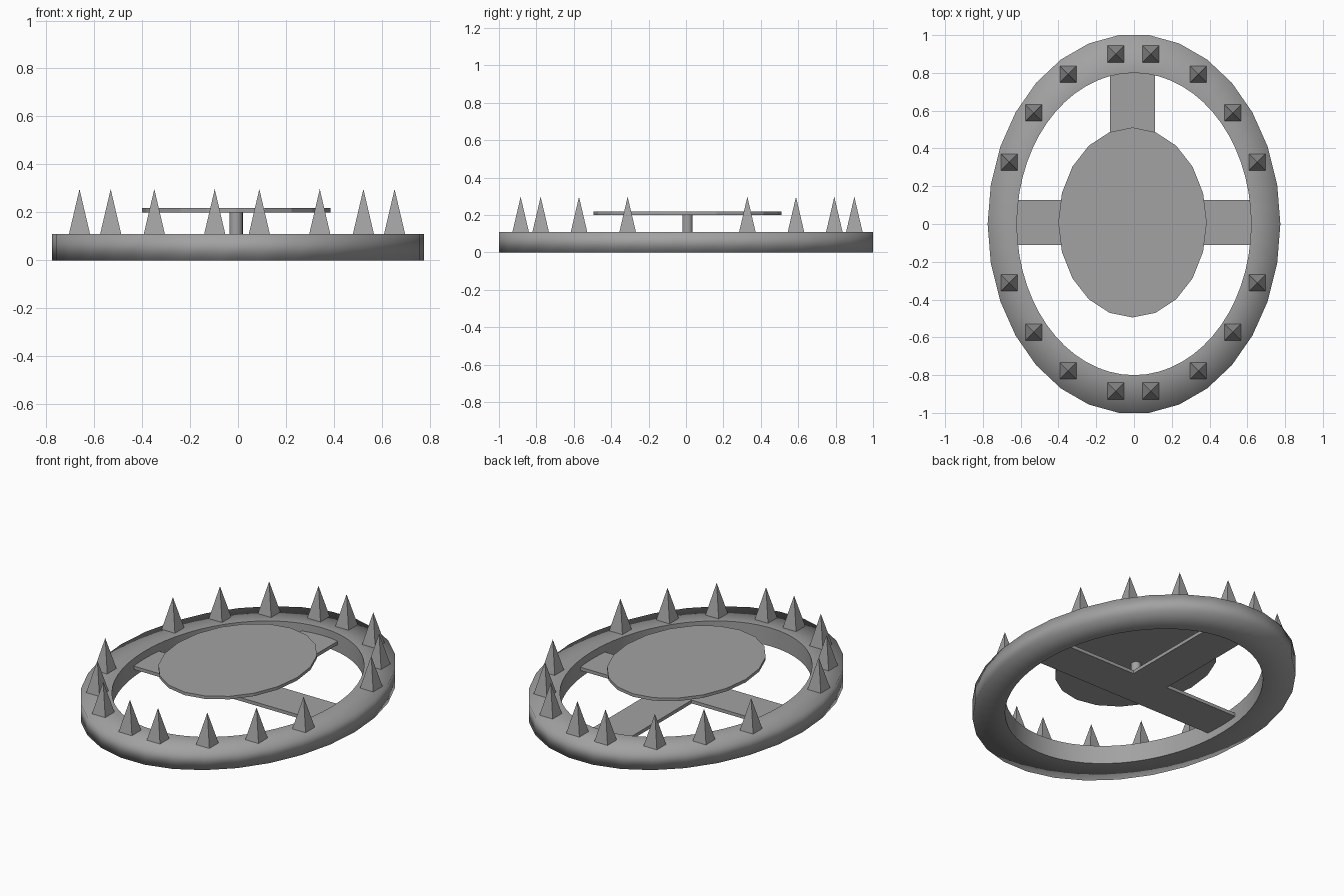
import bpy, bmesh, math
from mathutils import Matrix, Vector

cube = bpy.data.objects.get("Cube")
if cube:
    bpy.data.objects.remove(cube, do_unlink=True)

metal = bpy.data.materials.new("grey metal")
metal.use_nodes = True
grey = (0.36, 0.36, 0.36, 1)
metal.diffuse_color = grey
metal.node_tree.nodes["Principled BSDF"].inputs["Base Color"].default_value = grey

CX, CY = -0.008, 0.008   # centre of the trigger and spikes
RIM = 0.11               # height of the ring


def finish(name, bm):
    bmesh.ops.recalc_face_normals(bm, faces=bm.faces)
    mesh = bpy.data.meshes.new(name)
    bm.to_mesh(mesh)
    bm.free()
    mesh.materials.append(metal)
    obj = bpy.data.objects.new(name, mesh)
    bpy.context.collection.objects.link(obj)
    return obj


def box(name, x0, x1, y0, y1, z0, z1):
    bm = bmesh.new()
    size = Matrix.Diagonal((x1 - x0, y1 - y0, z1 - z0, 1))
    mid = Matrix.Translation(((x0 + x1) / 2, (y0 + y1) / 2, (z0 + z1) / 2))
    bmesh.ops.create_cube(bm, size=1, matrix=mid @ size)
    return finish(name, bm)


def cone(name, x, y, z0, z1, sides, rx, ry, top=1.0, turn=0.0):
    bm = bmesh.new()
    m = (Matrix.Translation((x, y, (z0 + z1) / 2)) @ Matrix.Diagonal((rx, ry, 1, 1))
         @ Matrix.Rotation(turn, 4, "Z"))
    bmesh.ops.create_cone(bm, cap_ends=True, segments=sides, radius1=1,
                          radius2=top, depth=z1 - z0, matrix=m)
    return finish(name, bm)


# Oval ring: coarse outer wall, finer inner wall
def ring(steps=60):
    bm = bmesh.new()
    outer, inner = [], []
    for i in range(steps):
        a = math.tau * i / steps
        inner.append(Vector((0.62 * math.cos(a), 0.80 * math.sin(a), 0)))
        outer.append(Vector((0.775 * math.cos(a), 1.005 * math.sin(a), 0)))
    for i in range(1, steps, 2):
        outer[i] = (outer[i - 1] + outer[(i + 1) % steps]) / 2
    up = Vector((0, 0, RIM))
    loops = [[bm.verts.new(p + h) for p in pts]
             for pts, h in ((inner, up * 0), (outer, up * 0), (outer, up), (inner, up))]
    for k in range(4):
        a, b = loops[k], loops[(k + 1) % 4]
        for i in range(steps):
            j = (i + 1) % steps
            face = bm.faces.new((a[i], a[j], b[j], b[i]))
            face.smooth = True
    # crisp edges round the hole only
    for loop in (loops[0], loops[3]):
        for i in range(steps):
            bm.edges.get((loop[i], loop[(i + 1) % steps])).smooth = False
    return finish("ring", bm)


ring()

# Flat bars carrying the trigger
box("cross_bar", -0.62, 0.62, CY - 0.118, CY + 0.118, 0.045, 0.065)
box("back_bar", CX - 0.118, CX + 0.118, CY + 0.118, 0.80, 0.045, 0.065)

# Trigger post and plate
post = cone("trigger_post", CX, CY, 0.065, 0.2, 16, 0.028, 0.028)
for f in post.data.polygons:
    f.use_smooth = abs(f.normal.z) < 0.5
for e in post.data.edges:
    a, b = (post.data.vertices[v].co.z for v in e.vertices)
    e.use_edge_sharp = abs(a - b) < 0.01
cone("trigger_plate", CX, CY, 0.2, 0.218, 20, 0.393, 0.503)

# Spikes, mirrored into the four quarters
for x, y in ((0.093, 0.892), (0.345, 0.785), (0.527, 0.58), (0.657, 0.32)):
    for sx in (-1, 1):
        for sy in (-1, 1):
            r = 0.045 * math.sqrt(2)
            cone("spike", CX * 0.5 + sx * x, CY + sy * y, RIM - 0.005, 0.297,
                 4, r, r, 0, math.pi / 4)
